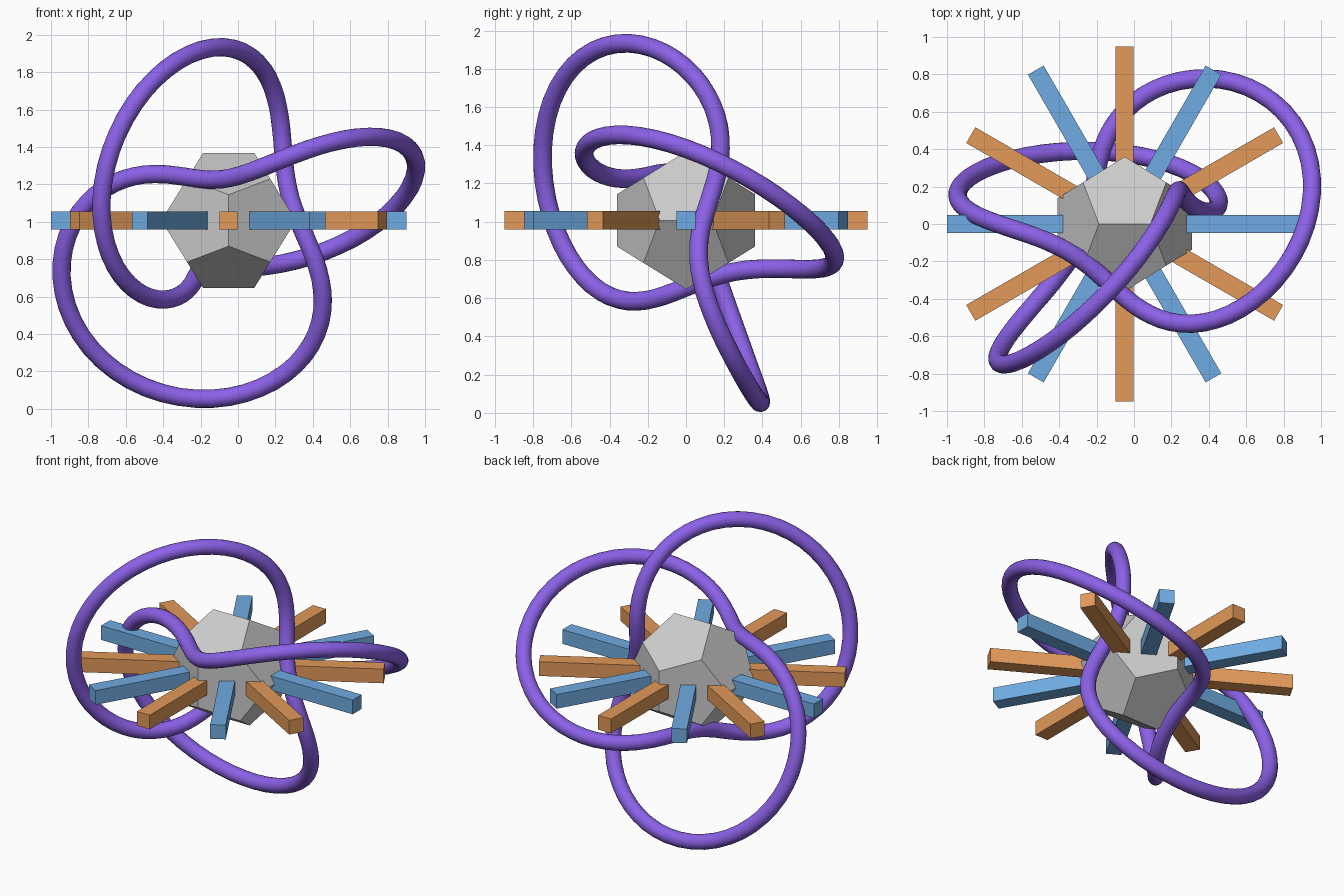
import bpy, bmesh
from math import sin, cos, pi, radians, sqrt
from mathutils import Vector, Matrix

if "Cube" in bpy.data.objects:
    bpy.data.objects.remove(bpy.data.objects["Cube"])

CENTRE = Vector((-0.05, 0, 1.007))


def material(name, rgb):
    m = bpy.data.materials.new(name)
    m.diffuse_color = (*rgb, 1)
    m.use_nodes = True
    m.node_tree.nodes["Principled BSDF"].inputs["Base Color"].default_value = m.diffuse_color
    return m


def mesh_object(name, bm, mat=None):
    me = bpy.data.meshes.new(name)
    bm.to_mesh(me)
    bm.free()
    ob = bpy.data.objects.new(name, me)
    bpy.context.collection.objects.link(ob)
    if mat:
        me.materials.append(mat)
    return ob


purple = material("purple", (0.26, 0.12, 0.80))
blue = material("blue", (0.16, 0.41, 0.76))
orange = material("orange", (0.76, 0.32, 0.10))

# Dodecahedron core: convex hull of its 20 corners, coplanar triangles merged
PHI = (1 + sqrt(5)) / 2
A = 0.36 / PHI
signs = (-1, 1)
corners = [(x, y, z) for x in signs for y in signs for z in signs]
for s in signs:
    for t in signs:
        corners += [(s / PHI, 0, t * PHI), (s * PHI, t / PHI, 0), (0, s * PHI, t / PHI)]
bm = bmesh.new()
for c in corners:
    bm.verts.new(CENTRE + Vector(c) * A)
bmesh.ops.convex_hull(bm, input=bm.verts[:])
bmesh.ops.dissolve_limit(bm, angle_limit=radians(2), verts=bm.verts[:], edges=bm.edges[:])
bmesh.ops.recalc_face_normals(bm, faces=bm.faces[:])
mesh_object("core", bm)

# Twelve square spokes, alternating colour
R_IN, R_OUT, WIDTH = 0.30, 0.95, 0.097
for i in range(12):
    bm = bmesh.new()
    bmesh.ops.create_cube(bm, size=1, matrix=Matrix.Translation(CENTRE)
                          @ Matrix.Rotation(i * pi / 6, 4, 'Z')
                          @ Matrix.Translation(((R_IN + R_OUT) / 2, 0, 0))
                          @ Matrix.Diagonal((R_OUT - R_IN, WIDTH, WIDTH, 1)))
    mesh_object(f"spoke_{i + 1}", bm, orange if i % 2 else blue)

# Trefoil knot tube wound on a tilted torus
N = Vector((-0.37, 0.76, 0.535)).normalized()
U = Vector((0.930, 0.305, 0.208))
U = (U - N * U.dot(N)).normalized()
V = N.cross(U)
MAJOR, MINOR, HEIGHT, TUBE = 0.718, 0.348, 0.355, 0.049
STEPS, SIDES = 160, 16


def knot(t):
    r = MAJOR + MINOR * cos(3 * t)
    return CENTRE + U * r * cos(2 * t) + V * r * sin(2 * t) + N * HEIGHT * sin(3 * t)


bm = bmesh.new()
rings = []
for i in range(STEPS):
    t = 2 * pi * i / STEPS
    p = knot(t)
    tangent = (knot(t + 0.001) - knot(t - 0.001)).normalized()
    # frame follows the torus surface, so the tube closes without twist
    hub = CENTRE + (U * cos(2 * t) + V * sin(2 * t)) * MAJOR
    side = p - hub
    side = (side - tangent * side.dot(tangent)).normalized()
    up = tangent.cross(side)
    rings.append([bm.verts.new(p + (side * cos(a) + up * sin(a)) * TUBE)
                  for a in (2 * pi * k / SIDES for k in range(SIDES))])
for i in range(STEPS):
    a, b = rings[i], rings[(i + 1) % STEPS]
    for k in range(SIDES):
        j = (k + 1) % SIDES
        f = bm.faces.new((a[k], a[j], b[j], b[k]))
        f.smooth = True
bmesh.ops.recalc_face_normals(bm, faces=bm.faces[:])
mesh_object("knot_tube", bm, purple)
